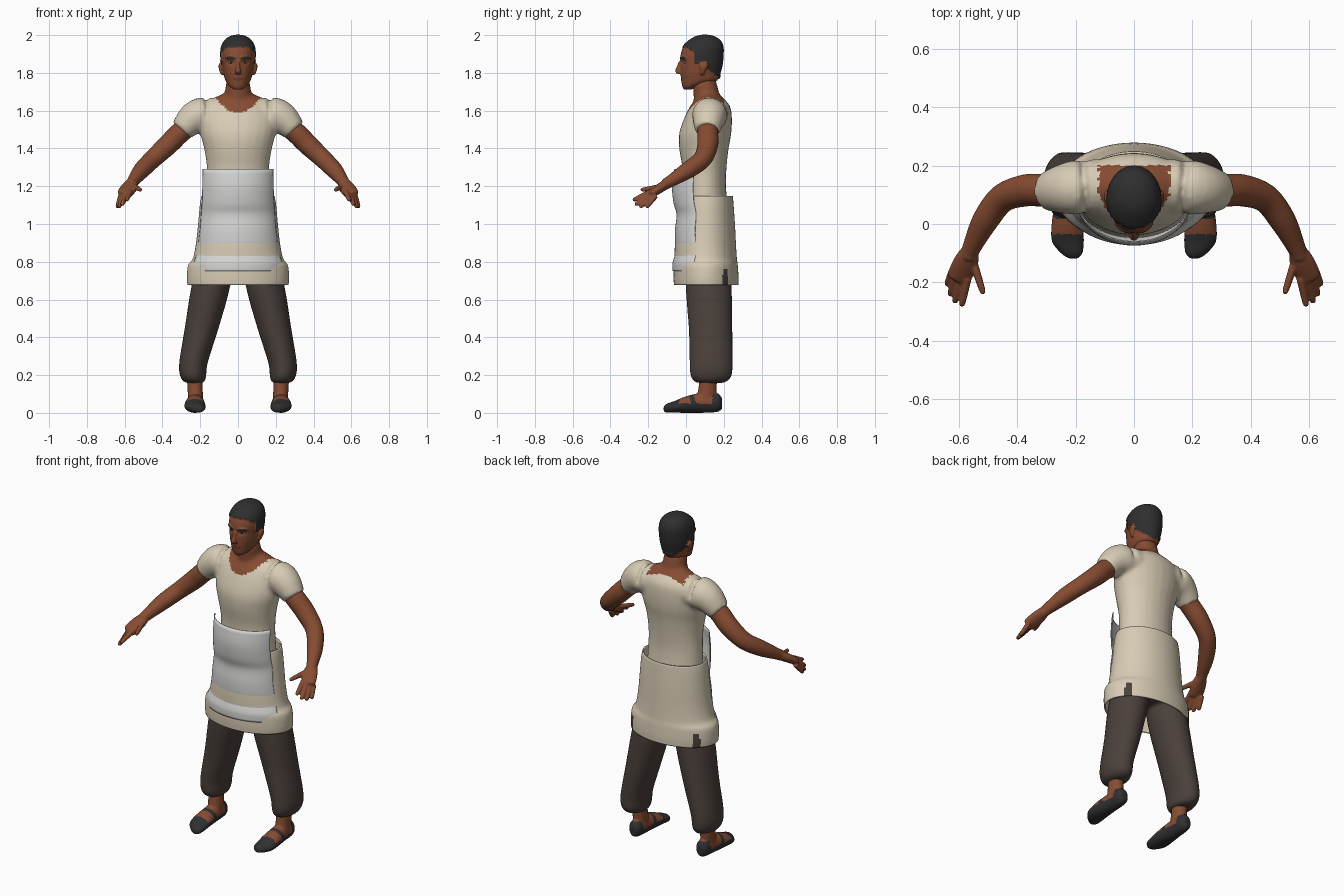
import bpy, bmesh, math, random
from mathutils import Vector

random.seed(4)
cube = bpy.data.objects.get("Cube")
if cube:
    bpy.data.objects.remove(cube, do_unlink=True)


def material(name, r, g, b):
    m = bpy.data.materials.new(name)
    m.use_nodes = True
    m.diffuse_color = (r, g, b, 1)
    shader = m.node_tree.nodes["Principled BSDF"]
    shader.inputs["Base Color"].default_value = (r, g, b, 1)
    shader.inputs["Roughness"].default_value = 0.8
    return m


CREAM = material("cream cloth", 0.68, 0.6, 0.46)
WHITE = material("white cloth", 0.66, 0.66, 0.65)
SKIN = material("brown skin", 0.24, 0.072, 0.032)
HAIR = material("black hair", 0.028, 0.028, 0.028)
TROUSER = material("dark brown cloth", 0.07, 0.052, 0.045)
LEATHER = material("black leather", 0.03, 0.03, 0.032)
EYE = material("eye white", 0.5, 0.45, 0.4)
LIP = material("lip brown", 0.15, 0.04, 0.025)
X, Y, Z = Vector((1, 0, 0)), Vector((0, 1, 0)), Vector((0, 0, 1))


def loft(bm, rings, axis=None, side=1, sides=24, steps=4, arc=None):
    """Smooth skin through rings (x, y, z, half width, half depth)."""
    k = [Vector(r) for r in rings]
    k = [2 * k[0] - k[1]] + k + [2 * k[-1] - k[-2]]
    path = []
    for i in range(1, len(k) - 2):
        a, b, c, d = k[i - 1:i + 3]
        for j in range(steps):
            t = j / steps
            path.append(0.5 * (2 * b + (c - a) * t + (2 * a - 5 * b + 4 * c - d) * t * t
                               + (3 * b - a - 3 * c + d) * t ** 3))
    path.append(k[-2])
    loops = []
    for i, p in enumerate(path):
        ends = path[max(i - 1, 0)], path[min(i + 1, len(path) - 1)]
        t = axis or (Vector(ends[1][:3]) - Vector(ends[0][:3])).normalized()
        u = (X - t * X.dot(t)).normalized()
        v = t.cross(u)
        loop = []
        for j in range(sides):
            if arc:
                a = -math.pi / 2 + arc * (2 * j / (sides - 1) - 1)
            else:
                a = math.tau * j / sides
            co = Vector(p[:3]) + u * (p[3] * math.cos(a)) + v * (p[4] * math.sin(a))
            loop.append(bm.verts.new((co.x * side, co.y, co.z)))
        loops.append(loop)
    for lo, hi in zip(loops, loops[1:]):
        for j in range(sides - 1 if arc else sides):
            n = (j + 1) % sides
            bm.faces.new((lo[j], lo[n], hi[n], hi[j]))
    return loops


def solid(bm, rings, **kw):
    loops = loft(bm, rings, **kw)
    bm.faces.new(loops[0])
    bm.faces.new(loops[-1])


def level(rows, x=0):
    """Rows of height, half width, front y, back y turned into rings."""
    return [(x, (f + b) / 2, z, w, (b - f) / 2) for z, w, f, b in rows]


def finish(bm, name, mats, voxel=0, smooth=0, thick=0, sculpt=None, paint=None):
    bmesh.ops.recalc_face_normals(bm, faces=bm.faces)
    raw = bpy.data.meshes.new(name)
    bm.to_mesh(raw)
    bm.free()
    ob = bpy.data.objects.new(name, raw)
    bpy.context.collection.objects.link(ob)
    if voxel:
        mod = ob.modifiers.new("fuse", "REMESH")
        mod.mode, mod.voxel_size = "VOXEL", voxel
    if smooth:
        mod = ob.modifiers.new("relax", "SMOOTH")
        mod.factor, mod.iterations = 0.5, smooth
    if thick:
        ob.modifiers.new("cloth", "SOLIDIFY").thickness = thick
    bpy.context.view_layer.update()
    dg = bpy.context.evaluated_depsgraph_get()
    mesh = bpy.data.meshes.new_from_object(ob.evaluated_get(dg))
    ob.modifiers.clear()
    ob.data = mesh
    mesh.name = name
    mesh.materials.clear()
    for m in mats:
        mesh.materials.append(m)
    if sculpt:
        moved = [sculpt(v.co.copy(), v.normal.copy()) for v in mesh.vertices]
        for v, co in zip(mesh.vertices, moved):
            v.co = co
    for p in mesh.polygons:
        p.use_smooth = True
        p.material_index = paint(p.center) if paint else 0
    return ob


# Shirt: torso, short sleeves and neck, with the bare neckline painted as skin
bm = bmesh.new()
solid(bm, level([(1.06, .17, -.01, .225), (1.2, .165, -.015, .212), (1.3, .165, -.02, .215),
                 (1.4, .18, -.036, .226), (1.48, .2, -.036, .24), (1.56, .205, -.01, .243),
                 (1.62, .185, .02, .235), (1.665, .13, .055, .2), (1.69, .08, .08, .17)]), axis=Z)
solid(bm, [(0, .12, 1.58, .085, .08), (0, .11, 1.67, .073, .07), (0, .095, 1.76, .062, .062)])
for s in (1, -1):
    solid(bm, [(.08, .13, 1.57, .09, .09), (.18, .127, 1.58, .092, .095), (.24, .12, 1.555, .085, .086),
               (.3, .112, 1.495, .062, .066)], side=s)


def neckline(c):
    x = abs(c.x) + random.uniform(-.004, .004)
    if c.y < .1:
        return int(c.z > 1.587 + 5.8 * x * x and x < .14)
    return int(x < .122 and c.y < .2 and c.z > 1.6)


finish(bm, "shirt_and_neck", [CREAM, SKIN], voxel=.011, smooth=6, paint=neckline)

# Arms with hands
for s, label in ((1, "left"), (-1, "right")):
    bm = bmesh.new()
    solid(bm, [(.25, .12, 1.53, .056, .056), (.31, .115, 1.48, .056, .056), (.37, .115, 1.42, .055, .055),
               (.45, .088, 1.345, .049, .049), (.51, .01, 1.285, .045, .045), (.555, -.08, 1.228, .032, .032),
               (.567, -.11, 1.21, .03, .03)], side=s)
    solid(bm, [(.56, -.09, 1.22, .03, .026), (.575, -.13, 1.195, .043, .026),
               (.598, -.18, 1.162, .042, .022), (.604, -.192, 1.154, .03, .016)], side=s)
    for root, tip in (((.57, -.185, 1.172), (.59, -.282, 1.125)), ((.59, -.185, 1.16), (.614, -.27, 1.1)),
                      ((.607, -.178, 1.15), (.63, -.245, 1.088)), ((.62, -.16, 1.15), (.64, -.21, 1.087)),
                      ((.553, -.12, 1.2), (.515, -.24, 1.18))):
        a, b = Vector(root), Vector(tip)
        solid(bm, [(*a, .015, .015), (*a.lerp(b, .55), .0135, .0135), (*a.lerp(b, .92), .011, .011),
                   (*b, .005, .005)], side=s, sides=10)
    finish(bm, label + "_arm", [SKIN], voxel=.005, smooth=4)

# Head with nose, lips and ears; the hair is raised and painted
bm = bmesh.new()
solid(bm, level([(1.712, .022, -.012, .03), (1.73, .046, -.02, .07), (1.76, .067, -.026, .165),
                 (1.8, .078, -.029, .178), (1.85, .085, -.029, .19), (1.9, .089, -.028, .194),
                 (1.94, .084, -.012, .193), (1.97, .067, .02, .178), (1.988, .042, .05, .15),
                 (1.996, .015, .08, .12)]), axis=Z)
solid(bm, [(0, -.03, 1.862, .009, .008), (0, -.038, 1.835, .01, .011), (0, -.042, 1.81, .016, .016),
           (0, -.036, 1.795, .017, .012)], axis=Z, sides=12)
for s in (1, -1):
    solid(bm, [(.084, .085, 1.79, .006, .01), (.09, .09, 1.815, .01, .017),
               (.092, .094, 1.84, .011, .023), (.088, .092, 1.858, .006, .012)], axis=Z, side=s, sides=12)
    solid(bm, [(.012, -.026, 1.878, .01, .008), (.04, -.017, 1.882, .01, .008),
               (.062, .004, 1.876, .008, .007)], side=s, sides=10)
solid(bm, [(-.026, -.019, 1.767, .007, .008), (0, -.029, 1.768, .009, .012),
           (.026, -.019, 1.767, .007, .008)], axis=X.cross(Y).cross(X).cross(Z), sides=10)


def is_hair(c):
    if c.y < .045:
        line = 1.937 - max(c.y, 0) * .6
    elif c.y < .075:
        line = 1.85
    else:
        line = 1.862 - (c.y - .075) * .9
    return c.z > line + random.uniform(-.006, .006) and not (abs(c.x) > .09 and c.z < 1.86)


def head_shape(co, n):
    socket = math.exp(-((abs(co.x) - .037) / .017) ** 2 - ((co.z - 1.856) / .011) ** 2)
    if co.y < .04:
        co.y += .009 * socket
    return co + n * (.006 if is_hair(co) else 0)


def head_paint(c):
    if is_hair(c):
        return 1
    x = abs(c.x)
    if c.y < .03 and .014 < x < .064 and abs(c.z - 1.881 + (x - .04) ** 2 * 6) < .0055:
        return 1
    if c.y < 0 and x < .028 and abs(c.z - 1.767) < .009 * (1 - x / .045):
        return 2
    return 0


finish(bm, "head", [SKIN, HAIR, LIP], voxel=.005, smooth=3, sculpt=head_shape, paint=head_paint)

# Eyes
for s, label in ((1, "left"), (-1, "right")):
    bm = bmesh.new()
    bmesh.ops.create_uvsphere(bm, u_segments=24, v_segments=16, radius=1)
    for v in bm.verts:
        v.co = Vector((.037 * s + v.co.x * .013, -.004 + v.co.y * .011, 1.856 + v.co.z * .007))
    finish(bm, label + "_eye", [EYE, HAIR],
           paint=lambda c: int(abs(abs(c.x) - .037) < .0065 and c.y < -.004))

# Trousers: hips and two baggy legs gathered at the ankle
bm = bmesh.new()
solid(bm, level([(1.1, .16, .0, .22), (.95, .175, -.005, .235), (.8, .19, .0, .235),
                 (.74, .15, .03, .21)]), axis=Z)
for s in (1, -1):
    solid(bm, [(.09, .118, .95, .09, .115), (.142, .12, .68, .103, .122), (.192, .13, .45, .09, .116),
               (.235, .133, .27, .076, .114), (.238, .133, .2, .07, .11), (.232, .13, .165, .055, .085),
               (.23, .13, .158, .03, .05)], axis=Z, side=s)
finish(bm, "trousers", [TROUSER], voxel=.01, smooth=5)

# Feet in strapped shoes
def shoe(c):
    strap = abs(c.y - .035 + (c.z - .07) * .3) < .013
    covered = c.z < .05 or c.y < -.035 or (c.y > .14 and c.z < .1)
    return int(covered or (strap and c.z < .1))


for s, label in ((1, "left"), (-1, "right")):
    bm = bmesh.new()
    solid(bm, [(.225, .19, .05, .018, .03), (.225, .165, .055, .038, .05), (.226, .09, .054, .044, .054),
               (.228, .0, .044, .054, .044), (.226, -.06, .032, .055, .031), (.213, -.1, .025, .037, .024),
               (.207, -.118, .021, .016, .014)], axis=Y, side=s)
    solid(bm, [(.226, .09, .05, .042, .055), (.226, .11, .1, .04, .05), (.23, .12, .2, .042, .045)],
          axis=Z, side=s)
    finish(bm, label + "_foot", [SKIN, LEATHER], voxel=.005, smooth=4, paint=shoe)

# Wrapped skirt, with the trousers showing through a notch on each back corner
bm = bmesh.new()
loft(bm, level([(.678, .268, -.064, .278), (.72, .27, -.066, .278), (.78, .264, -.065, .274),
                (.82, .238, -.061, .269), (.9, .222, -.058, .264), (1.0, .211, -.045, .259),
                (1.1, .202, -.036, .252), (1.148, .194, -.03, .248)]), axis=Z, sides=120, steps=6)
finish(bm, "skirt", [CREAM, TROUSER], thick=.008,
       paint=lambda c: int(abs(c.y - .205) < .016 and c.z < .725 + .035 * (c.y > .2)))

# Apron panel curving around the front
bm = bmesh.new()
loft(bm, level([(.75, .25, -.072, .26), (.79, .249, -.072, .26), (.82, .238, -.064, .26), (.86, .224, -.051, .26),
                (.9, .221, -.058, .26), (.97, .213, -.058, .25), (1.05, .206, -.05, .25),
                (1.11, .202, -.066, .25), (1.2, .199, -.074, .25), (1.29, .198, -.062, .25)]),
     axis=Z, sides=48, arc=1.25)
finish(bm, "apron_panel", [WHITE], thick=.004)
